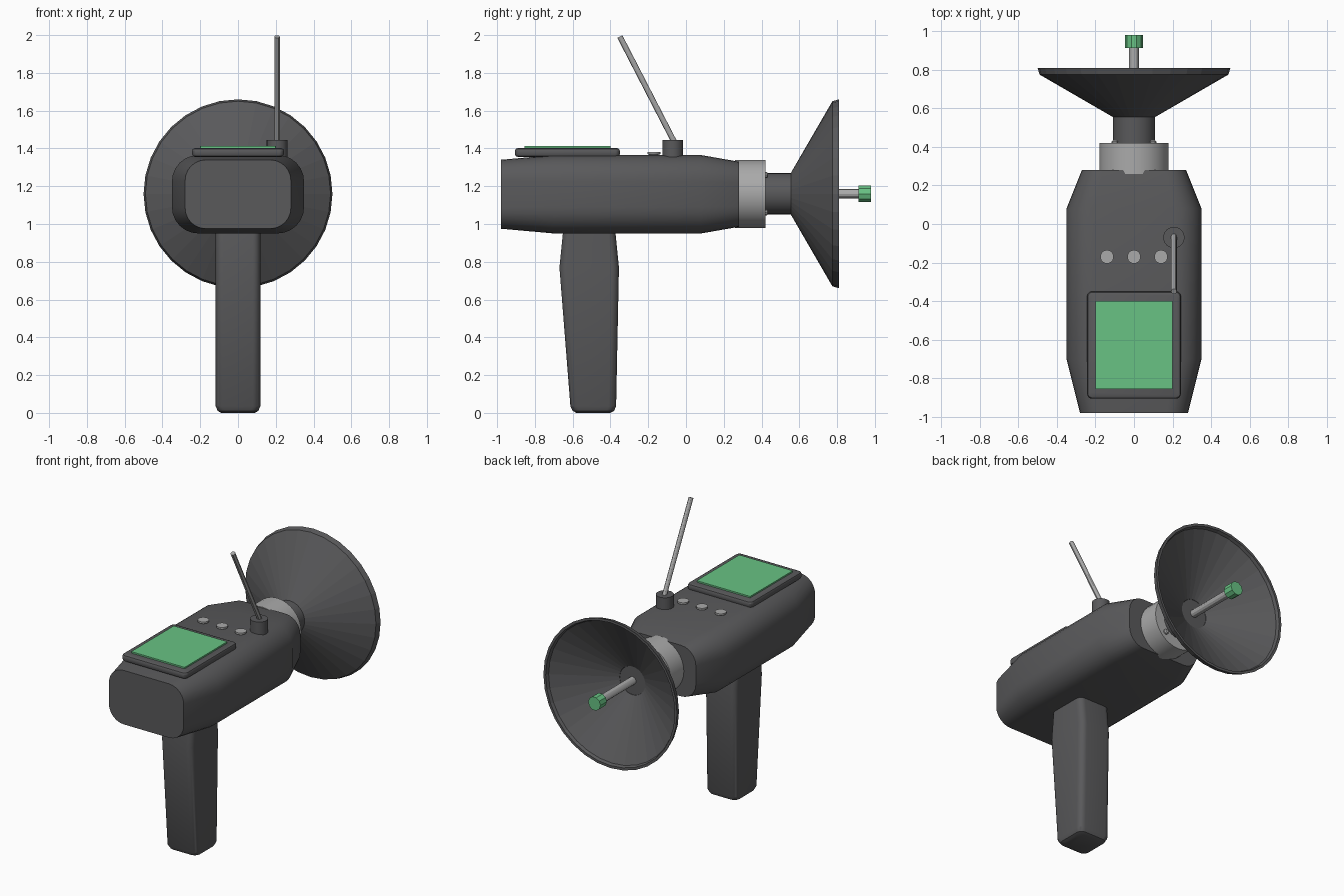
import bpy, bmesh, math
from mathutils import Vector

old = bpy.data.objects.get("Cube")
if old:
    bpy.data.objects.remove(old, do_unlink=True)


def material(name, rgb):
    m = bpy.data.materials.new(name)
    m.use_nodes = True
    color = (*rgb, 1)
    m.diffuse_color = color
    m.node_tree.nodes["Principled BSDF"].inputs["Base Color"].default_value = color
    return m


DARK = material("dark grey plastic", (0.1, 0.1, 0.104))
METAL = material("light grey metal", (0.4, 0.4, 0.4))
GREEN = material("screen green", (0.14, 0.54, 0.23))
AXIS_Z = 1.16


def loft(name, rings, mat, smooth=True):
    """Bridge rings of points into a closed solid with flat end caps."""
    bm = bmesh.new()
    loops = [[bm.verts.new(p) for p in ring] for ring in rings]
    for a, b in zip(loops, loops[1:]):
        for i in range(len(a)):
            j = (i + 1) % len(a)
            bm.faces.new((a[i], a[j], b[j], b[i]))
    bm.faces.new(loops[0])
    bm.faces.new(loops[-1])
    bmesh.ops.recalc_face_normals(bm, faces=bm.faces)
    mesh = bpy.data.meshes.new(name)
    bm.to_mesh(mesh)
    bm.free()
    mesh.materials.append(mat)
    obj = bpy.data.objects.new(name, mesh)
    bpy.context.collection.objects.link(obj)
    if smooth:
        bpy.ops.object.select_all(action='DESELECT')
        obj.select_set(True)
        bpy.context.view_layer.objects.active = obj
        bpy.ops.object.shade_smooth_by_angle(angle=math.radians(30))
    return obj


def rounded_rect(w, h, r, steps=6):
    """Outline with half sizes w, h and corner radius r."""
    pts = []
    for k, (sx, sy) in enumerate(((1, 1), (-1, 1), (-1, -1), (1, -1))):
        for s in range(steps + 1):
            a = math.pi / 2 * (k + s / steps)
            pts.append((sx * (w - r) + r * math.cos(a), sy * (h - r) + r * math.sin(a)))
    return pts


def lathe(name, profile, mat, start=(0, 0, AXIS_Z), axis=(0, 1, 0), sides=24, smooth=True):
    """Revolve (radius, distance) pairs about an axis."""
    turn = Vector(axis).to_track_quat('Z', 'Y')
    rings = []
    for r, d in profile:
        rings.append([Vector(start) + turn @ Vector((
            r * math.cos(math.tau * i / sides), r * math.sin(math.tau * i / sides), d))
            for i in range(sides)])
    return loft(name, rings, mat, smooth)


def plate(name, w, l, r, layers, y, mat):
    """Rounded slab made of (inset, z) layers."""
    return loft(name, [[(px, y + py, z) for px, py in rounded_rect(w - i, l - i, r)]
                       for i, z in layers], mat)


# Body: tapered at both ends
body = []
for y, w, low, high, r in ((-0.98, 0.28, 0.975, 1.34, 0.11), (-0.70, 0.35, 0.95, 1.365, 0.14),
                           (0.08, 0.35, 0.95, 1.365, 0.14), (0.28, 0.27, 0.985, 1.33, 0.11)):
    mid = (low + high) / 2
    body.append([(px, y, mid + pz) for px, pz in rounded_rect(w, (high - low) / 2, r)])
loft("body", body, DARK)

# Handle: wider near the top, softened foot
grip = []
for z, back, front, inset in ((0, -0.61, -0.37, 0.03), (0.01, -0.61, -0.37, 0.011),
                              (0.035, -0.612, -0.37, 0), (0.77, -0.67, -0.355, 0),
                              (0.97, -0.65, -0.375, 0)):
    mid, half = (back + front) / 2, (front - back) / 2
    grip.append([(px, mid + py, z) for px, py in
                 rounded_rect(0.118 - inset, half - inset, 0.04)])
loft("handle", grip, DARK)

# Screen on the top
plate("screen_frame", 0.243, 0.278, 0.025,
      ((0.015, 1.355), (0.004, 1.36), (0, 1.37), (0, 1.388), (0.004, 1.397), (0.015, 1.402)),
      -0.628, DARK)
plate("screen", 0.2, 0.228, 0.002, ((0, 1.4), (0, 1.412)), -0.628, GREEN)

# Buttons
for i, x in enumerate((-0.14, 0, 0.14)):
    lathe(f"button_{i + 1}", ((0.025, 0), (0.025, 0.008), (0.035, 0.01), (0.035, 0.022)),
          METAL, (x, -0.17, 1.36), (0, 0, 1))

# Antenna
lathe("antenna_base", ((0.055, 0), (0.055, 0.09)), DARK, (0.207, -0.07, 1.355), (0, 0, 1))
foot, tip = Vector((0.207, -0.06, 1.43)), Vector((0.207, -0.35, 1.992))
lathe("antenna", ((0.015, 0), (0.015, (tip - foot).length)), METAL, foot, tip - foot, 12)

# Neck between body and dish
lathe("neck_ring", ((0.18, 0.26), (0.18, 0.42)), METAL, sides=32)
lathe("neck_tube", ((0.11, 0.41), (0.11, 0.57)), DARK)
for i in range(4):
    a = math.pi / 4 + i * math.pi / 2
    lathe(f"neck_bolt_{i + 1}", ((0.017, 0.41), (0.017, 0.428), (0.01, 0.435)), METAL,
          (0.14 * math.cos(a), 0, AXIS_Z + 0.14 * math.sin(a)), sides=10)

# Dish: hollow cone with a recessed centre
lathe("dish", ((0.11, 0.555), (0.49, 0.775), (0.5, 0.81), (0.483, 0.81), (0.475, 0.79),
               (0.096, 0.572), (0.09, 0.557)), DARK, sides=32, smooth=False)

# Feed rod and its coloured tip
lathe("feed_rod", ((0.026, 0.54), (0.026, 0.92)), METAL, sides=12)
lathe("feed_tip", ((0.046, 0.912), (0.046, 0.98)), GREEN, sides=10, smooth=False)
